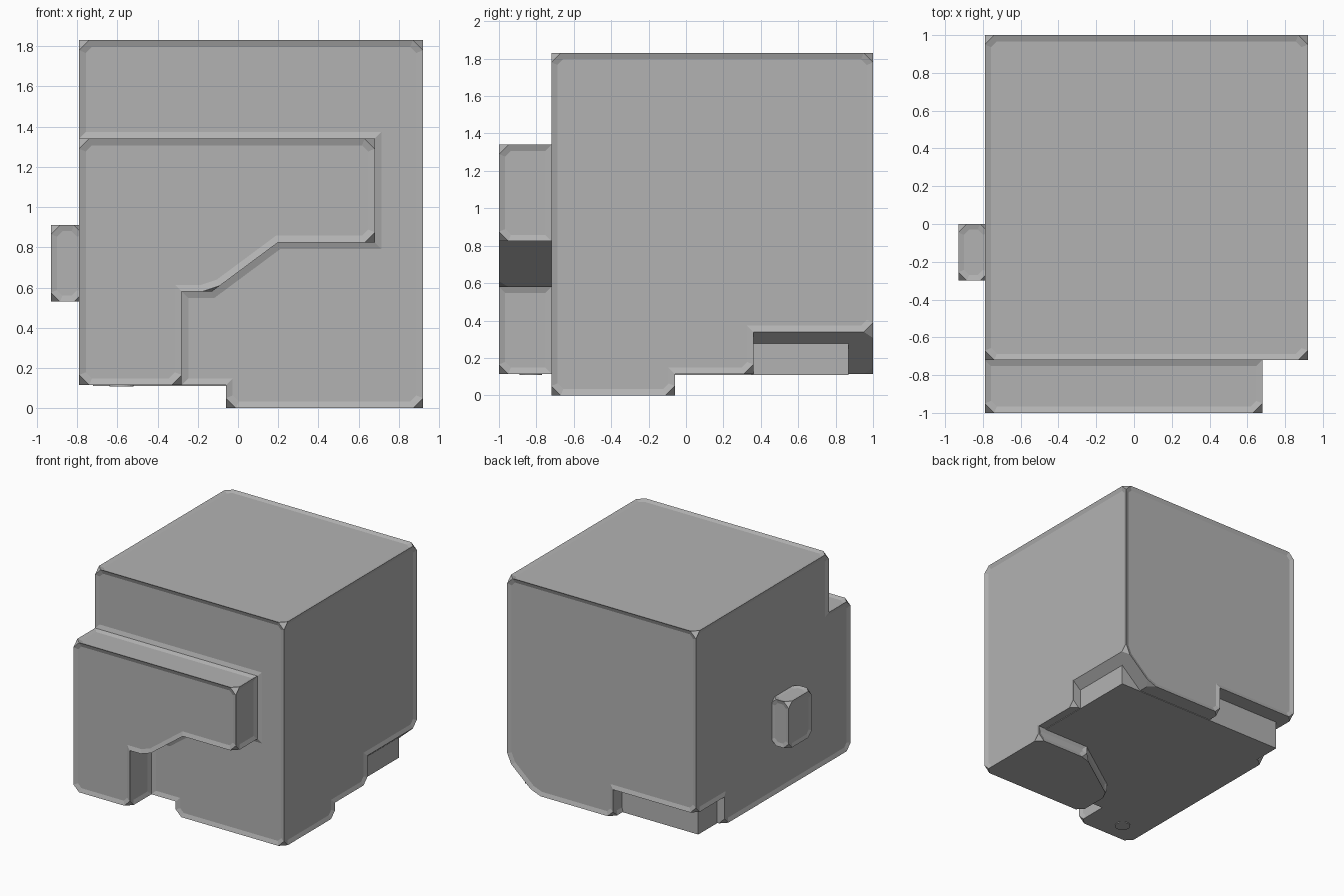
import bpy, bmesh
from mathutils import Vector

cube = bpy.data.objects.get("Cube")
if cube:
    bpy.data.objects.remove(cube, do_unlink=True)

grey = bpy.data.materials.new("plain_grey")
grey.use_nodes = True
COLOUR = (0.45, 0.45, 0.45, 1)
grey.diffuse_color = COLOUR
grey.node_tree.nodes["Principled BSDF"].inputs["Base Color"].default_value = COLOUR


def prism(name, points, axis, lo, hi):
    """Extrude a 2D outline along the given axis (0 = x, 1 = y, 2 = z)."""
    def place(p, depth):
        co = list(p)
        co.insert(axis, depth)
        return Vector(co)
    bm = bmesh.new()
    face = bm.faces.new([bm.verts.new(place(p, lo)) for p in points])
    ext = bmesh.ops.extrude_face_region(bm, geom=[face])
    shift = place((0, 0), hi - lo)
    bmesh.ops.translate(bm, vec=shift,
                        verts=[g for g in ext["geom"] if isinstance(g, bmesh.types.BMVert)])
    bmesh.ops.recalc_face_normals(bm, faces=bm.faces)
    mesh = bpy.data.meshes.new(name)
    bm.to_mesh(mesh)
    bm.free()
    mesh.materials.append(grey)
    obj = bpy.data.objects.new(name, mesh)
    bpy.context.collection.objects.link(obj)
    return obj


def box(name, x, y, z):
    return prism(name, [(x[0], y[0]), (x[1], y[0]), (x[1], y[1]), (x[0], y[1])], 2, *z)


def combine(target, tool, operation):
    tool.hide_render = True
    mod = target.modifiers.new("combine", "BOOLEAN")
    mod.operation, mod.solver, mod.object = operation, "EXACT", tool
    bpy.context.view_layer.objects.active = target
    bpy.ops.object.modifier_apply(modifier=mod.name)
    bpy.data.objects.remove(tool, do_unlink=True)


def panel(obj, corner=0.05, rim=0.033, depth=0.012, min_area=0.03):
    """Clip the outer corners and sink each large face inside a rim."""
    bm = bmesh.new()
    bm.from_mesh(obj.data)
    bmesh.ops.remove_doubles(bm, verts=bm.verts, dist=0.0005)
    bmesh.ops.dissolve_limit(bm, angle_limit=0.02, verts=bm.verts, edges=bm.edges)
    bm.normal_update()
    tips = [v for v in bm.verts if len(v.link_edges) == 3 and all(
        e.is_manifold and e.calc_face_angle_signed() > 0.5 and e.calc_length() > 2.2 * corner
        for e in v.link_edges)]
    bmesh.ops.bevel(bm, geom=tips, offset=corner, segments=1, affect="VERTICES")
    bm.normal_update()
    large = [f for f in bm.faces if f.calc_area() > min_area and f.normal.z > -0.5]
    bmesh.ops.inset_individual(bm, faces=large, thickness=rim, depth=-depth,
                               use_even_offset=True)
    bm.to_mesh(obj.data)
    bm.free()


# Main shell with its front foot and raised front plate
shell = box("main_shell", (-0.79, 0.92), (-0.72, 1), (0.115, 1.83))
foot = [(0.92, -0.72), (0.92, -0.06), (0.43, -0.06), (-0.06, -0.4), (-0.06, -0.72)]
combine(shell, prism("foot", foot, 2, 0, 0.4), "UNION")
plate = [(-0.79, 0.115), (-0.28, 0.115), (-0.28, 0.58), (-0.13, 0.58),
         (0.2, 0.825), (0.68, 0.825), (0.68, 1.34), (-0.79, 1.34)]
combine(shell, prism("front_plate", plate, 1, -1, -0.5), "UNION")

# Notches along the lower back edges, one with a sloping ceiling
slope = [(0.64, 0.09), (0.96, 0.375), (0.96, -0.1), (0.64, -0.1)]
combine(shell, prism("slope_cut", slope, 1, 0.36, 1.1), "DIFFERENCE")
ell = [(-0.9, 0.63), (-0.68, 0.63), (-0.68, 0.8), (-0.04, 0.8), (-0.04, 1.1), (-0.9, 1.1)]
combine(shell, prism("back_cut", ell, 2, -0.1, 0.345), "DIFFERENCE")
panel(shell)

# Plain inner base showing through the notches
box("inner_base", (-0.72, 0.85), (-0.58, 0.87), (0.11, 0.5))

# Small block on the right side
block = box("side_block", (-0.93, -0.77), (-0.3, 0), (0.53, 0.91))
panel(block, corner=0.045, rim=0.03, depth=0.008)

# Round stud under the front plate
stud = bpy.ops.mesh.primitive_cylinder_add(vertices=24, radius=0.06, depth=0.02,
                                           location=(-0.58, -0.83, 0.118))
stud = bpy.context.object
stud.name = "plate_stud"
stud.data.materials.append(grey)
